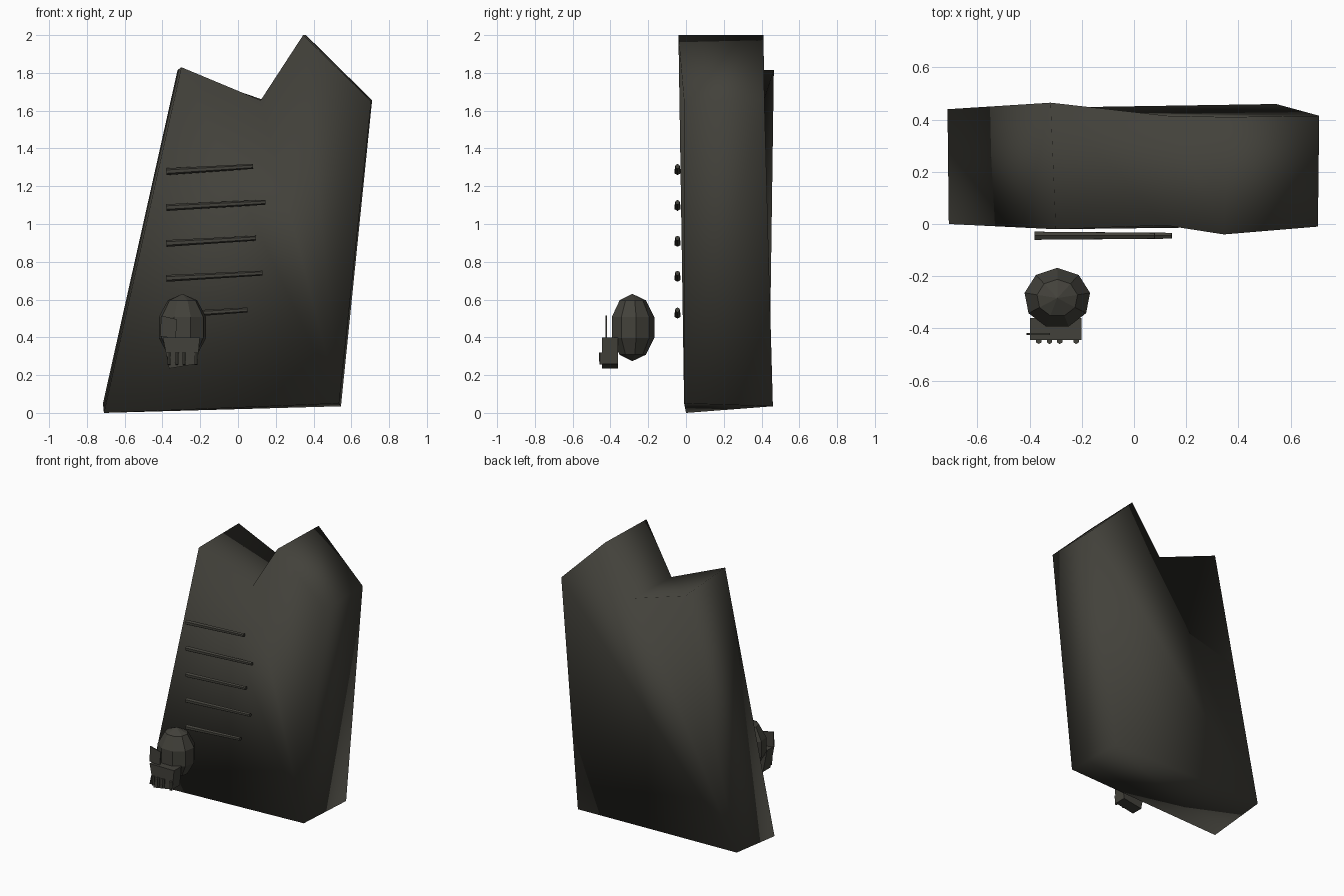
import bpy
import bmesh
from math import atan2, pi
from mathutils import Matrix, Vector

cube = bpy.data.objects.get("Cube")
if cube:
    bpy.data.objects.remove(cube, do_unlink=True)

# One flat colour for every part
stone = bpy.data.materials.new("dark_stone")
stone.use_nodes = True
colour = (0.055, 0.053, 0.043, 1)
stone.diffuse_color = colour
stone.node_tree.nodes["Principled BSDF"].inputs["Base Color"].default_value = colour


def add_part(name, bm, smooth=False):
    bmesh.ops.recalc_face_normals(bm, faces=bm.faces[:])
    for face in bm.faces:
        face.smooth = smooth
    mesh = bpy.data.meshes.new(name)
    bm.to_mesh(mesh)
    bm.free()
    mesh.materials.append(stone)
    obj = bpy.data.objects.new(name, mesh)
    bpy.context.collection.objects.link(obj)
    return obj


def add_prism(name, front, back, smooth=False):
    """Join a front outline to a back outline with as many points."""
    bm = bmesh.new()
    a = [bm.verts.new(p) for p in front]
    b = [bm.verts.new(p) for p in back]
    bm.faces.new(a)
    bm.faces.new(b[::-1])
    for i in range(len(a)):
        j = (i + 1) % len(a)
        bm.faces.new((a[i], b[i], b[j], a[j]))
    return add_part(name, bm, smooth)


def add_plate(name, outline, y_front, y_back):
    return add_prism(name, [(x, y_front, z) for x, z in outline],
                     [(x, y_back, z) for x, z in outline])


def add_rod(name, start, end, r1, r2, sides=6):
    """Tapered rod between two points."""
    start, end = Vector(start), Vector(end)
    axis = end - start
    turn = axis.to_track_quat('Z', 'Y').to_matrix().to_4x4()
    bm = bmesh.new()
    bmesh.ops.create_cone(bm, cap_ends=True, segments=sides, radius1=r1,
                          radius2=r2, depth=axis.length,
                          matrix=Matrix.Translation((start + end) / 2) @ turn)
    return add_part(name, bm)


# Leaning slab with two peaks, slightly skewed front to back
add_prism("stone_slab",
          [(-0.71, 0.0, 0.0), (0.535, -0.01, 0.05), (0.705, -0.01, 1.65),
           (0.345, -0.04, 2.0), (0.12, -0.005, 1.655), (-0.30, -0.02, 1.83)],
          [(-0.715, 0.44, 0.05), (0.545, 0.46, 0.035), (0.71, 0.415, 1.655),
           (0.36, 0.41, 2.0), (0.125, 0.415, 1.66), (-0.32, 0.465, 1.815)],
          smooth=True)

# Engraved-looking bars across the front
for i, (x, z) in enumerate([(0.08, 1.305), (0.145, 1.115), (0.095, 0.925),
                            (0.13, 0.74), (0.05, 0.545)]):
    add_rod(f"front_bar_{i + 1}", (-0.38, -0.045, z - 0.028),
            (x, -0.045, z), 0.018, 0.013)

# Faceted egg-shaped head
bm = bmesh.new()
bmesh.ops.create_uvsphere(bm, u_segments=9, v_segments=5, radius=1)
bm.transform(Matrix.Translation((-0.294, -0.284, 0.452))
             @ Matrix.Diagonal((0.134, 0.122, 0.178, 1)))
add_part("head", bm)

# Jaw block and its teeth
add_plate("jaw", [(-0.365, 0.235), (-0.215, 0.26), (-0.202, 0.40),
                  (-0.398, 0.40)], -0.445, -0.36)
for i, x in enumerate((-0.365, -0.324, -0.285, -0.222)):
    add_rod(f"tooth_{i + 1}", (x, -0.448, 0.32), (x, -0.45, 0.255), 0.012, 0.009)

# Thin patch standing in front of the head
add_plate("head_patch", [(-0.412, 0.405), (-0.33, 0.395), (-0.322, 0.495),
                         (-0.407, 0.515)], -0.426, -0.418)
